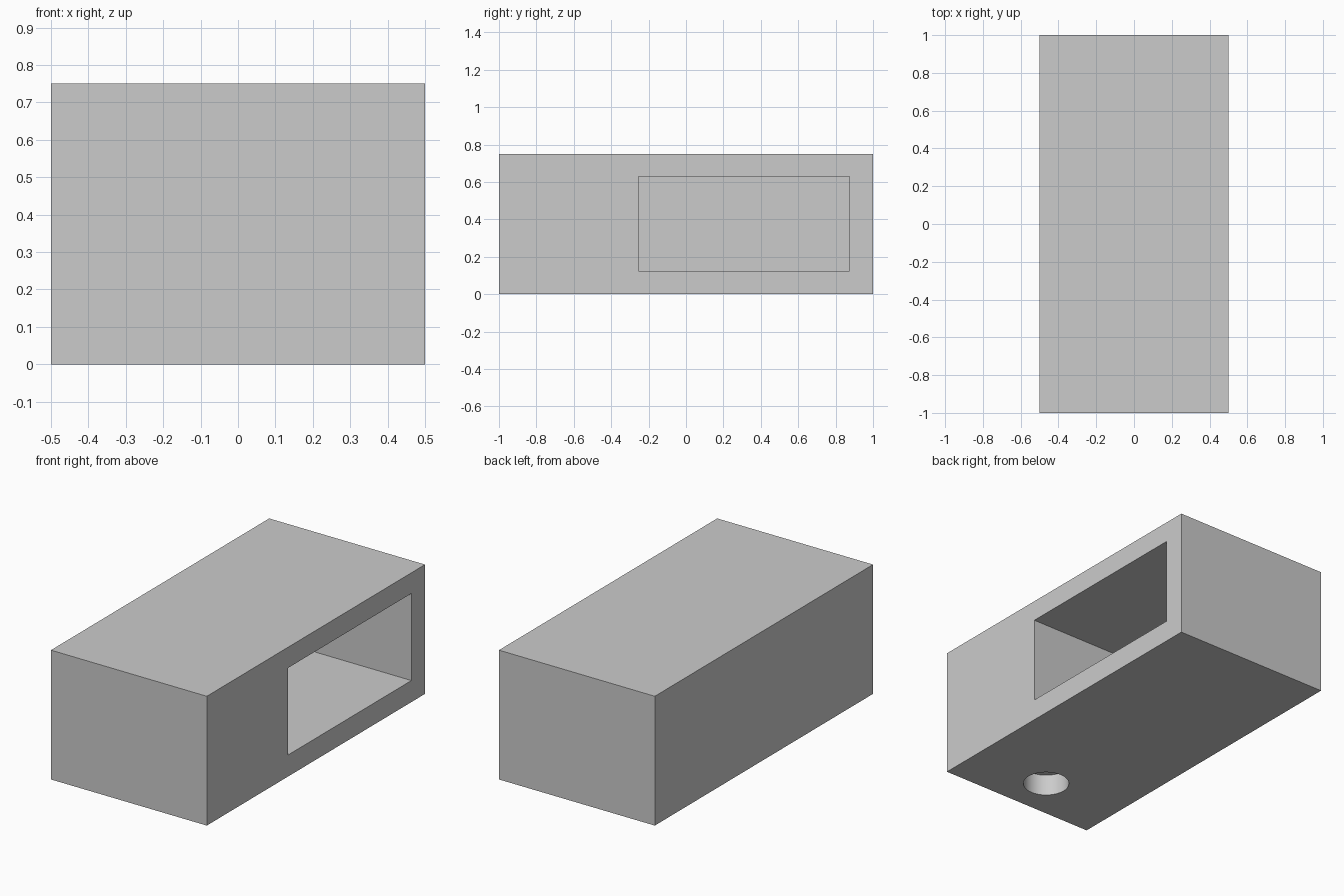
import bpy

if "Cube" in bpy.data.objects:
    bpy.data.objects.remove(bpy.data.objects["Cube"])


def box(name, lo, hi):
    """Axis-aligned box from its two opposite corners."""
    centre = [(a + b) / 2 for a, b in zip(lo, hi)]
    bpy.ops.mesh.primitive_cube_add(size=1, location=centre)
    ob = bpy.context.object
    ob.name = name
    ob.scale = [b - a for a, b in zip(lo, hi)]
    bpy.ops.object.transform_apply(location=True, rotation=False, scale=True)
    return ob


def cut(target, cutter):
    """Subtract the cutter, then remove it."""
    mod = target.modifiers.new(cutter.name, 'BOOLEAN')
    mod.operation = 'DIFFERENCE'
    mod.solver = 'EXACT'
    mod.object = cutter
    cutter.hide_render = True
    bpy.context.view_layer.objects.active = target
    bpy.ops.object.modifier_apply(modifier=mod.name)
    bpy.data.objects.remove(cutter)


# Main block
body = box("body", (-0.5, -1, 0), (0.5, 1, 0.75))

# Deep rectangular compartment opening on the right side
cut(body, box("compartment_cutter", (-0.375, -0.255, 0.125), (0.6, 0.875, 0.63)))

# Shallow round socket in the underside
bpy.ops.mesh.primitive_cylinder_add(vertices=48, radius=0.125, depth=0.25,
                                    location=(0, -0.75, 0))
socket = bpy.context.object
socket.name = "socket_cutter"
cut(body, socket)

# Smooth socket wall, crisp box edges
bpy.ops.object.select_all(action='DESELECT')
body.select_set(True)
bpy.context.view_layer.objects.active = body
bpy.ops.object.shade_smooth_by_angle()
